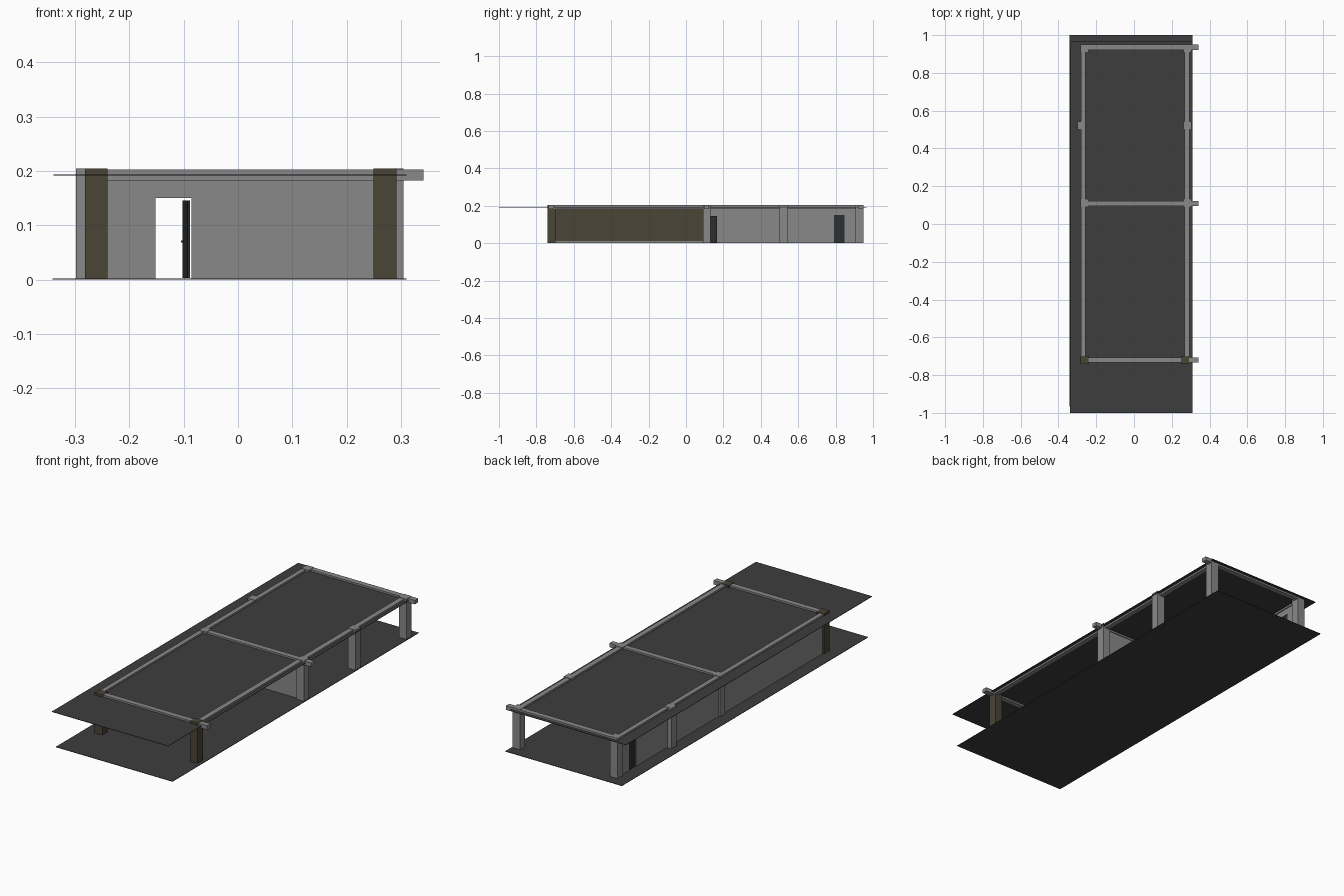
import bpy
import bmesh
from math import radians
from mathutils import Matrix, Vector

cube = bpy.data.objects.get("Cube")
if cube:
    bpy.data.objects.remove(cube, do_unlink=True)


def material(name, rgb):
    m = bpy.data.materials.new(name)
    m.use_nodes = True
    col = (*rgb, 1.0)
    m.diffuse_color = col
    m.node_tree.nodes["Principled BSDF"].inputs["Base Color"].default_value = col
    return m


concrete = material("concrete grey", (0.25, 0.25, 0.25))
slab = material("slab charcoal", (0.047, 0.047, 0.047))
timber = material("dark timber", (0.067, 0.058, 0.037))
door_paint = material("door black", (0.026, 0.028, 0.03))


def boxes(name, mat, *spans):
    """One object made of boxes, each given as (x0, x1), (y0, y1), (z0, z1)."""
    bm = bmesh.new()
    for span in spans:
        size = Vector([b - a for a, b in span])
        mid = Vector([(a + b) / 2 for a, b in span])
        bmesh.ops.create_cube(bm, size=1, matrix=Matrix.Translation(mid) @ Matrix.Diagonal((*size, 1)))
    me = bpy.data.meshes.new(name)
    bm.to_mesh(me)
    bm.free()
    me.materials.append(mat)
    ob = bpy.data.objects.new(name, me)
    bpy.context.collection.objects.link(ob)
    return ob


# Floor and roof slabs
boxes("floor_slab", slab, ((-0.342, 0.31), (-0.965, 1.0), (0, 0.002)))
boxes("roof_slab", slab, ((-0.34, 0.31), (-1.0, 0.965), (0.192, 0.194)))

# Columns: front pair in timber, the rest in concrete
BASE, TOP, W = 0.002, 0.205, 0.042
rows = [("front", -0.74, -0.282, 0.25, timber), ("middle", 0.09, -0.282, 0.263, concrete),
        ("rear_bay", 0.5, -0.298, 0.263, concrete), ("back", 0.907, -0.282, 0.263, concrete)]
for row, y, x_right, x_left, mat in rows:
    for side, x in (("right", x_right), ("left", x_left)):
        boxes(f"{row}_column_{side}", mat, ((x, x + W), (y, y + W), (BASE, TOP)))

# Roof beams: two along the building, three across with projecting ends
BEAM = (0.183, 0.203)
for side, x in (("right", (-0.28, -0.257)), ("left", (0.267, 0.293))):
    boxes(f"long_beam_{side}", concrete, (x, (-0.735, 0.948), BEAM))
for row, y in (("front", -0.734), ("middle", 0.095), ("back", 0.922)):
    boxes(f"{row}_cross_beam", concrete, ((-0.28, 0.342), (y, y + 0.027), BEAM))

# Side wall with a doorway near the back, lined with timber in the front room
WALL_X, WALL_Z, HEAD = (-0.275, -0.262), (BASE, 0.184), 0.15
boxes("side_wall", concrete,
      (WALL_X, (-0.72, 0.79), WALL_Z),
      (WALL_X, (0.847, 0.92), WALL_Z),
      (WALL_X, (0.79, 0.847), (HEAD, WALL_Z[1])))
boxes("side_wall_lining", timber, ((-0.262, -0.256), (-0.70, 0.097), (0.011, 0.184)))
boxes("side_door", door_paint, ((-0.272, -0.265), (0.79, 0.847), (BASE, HEAD)))

# Partition wall with an open doorway
PART_Y = (0.1, 0.118)
boxes("partition_wall", concrete,
      ((-0.265, -0.152), PART_Y, WALL_Z),
      ((-0.086, 0.28), PART_Y, WALL_Z),
      ((-0.152, -0.086), PART_Y, (HEAD, WALL_Z[1])))

# Partition door, swung open on its hinge, with a small handle
leaf = boxes("partition_door", door_paint,
             ((-0.005, 0), (0, 0.06), (0.003, 0.146)),
             ((-0.009, 0.004), (0.05, 0.053), (0.068, 0.072)))
leaf.location = (-0.088, 0.106, 0)
leaf.rotation_euler.z = radians(9)
